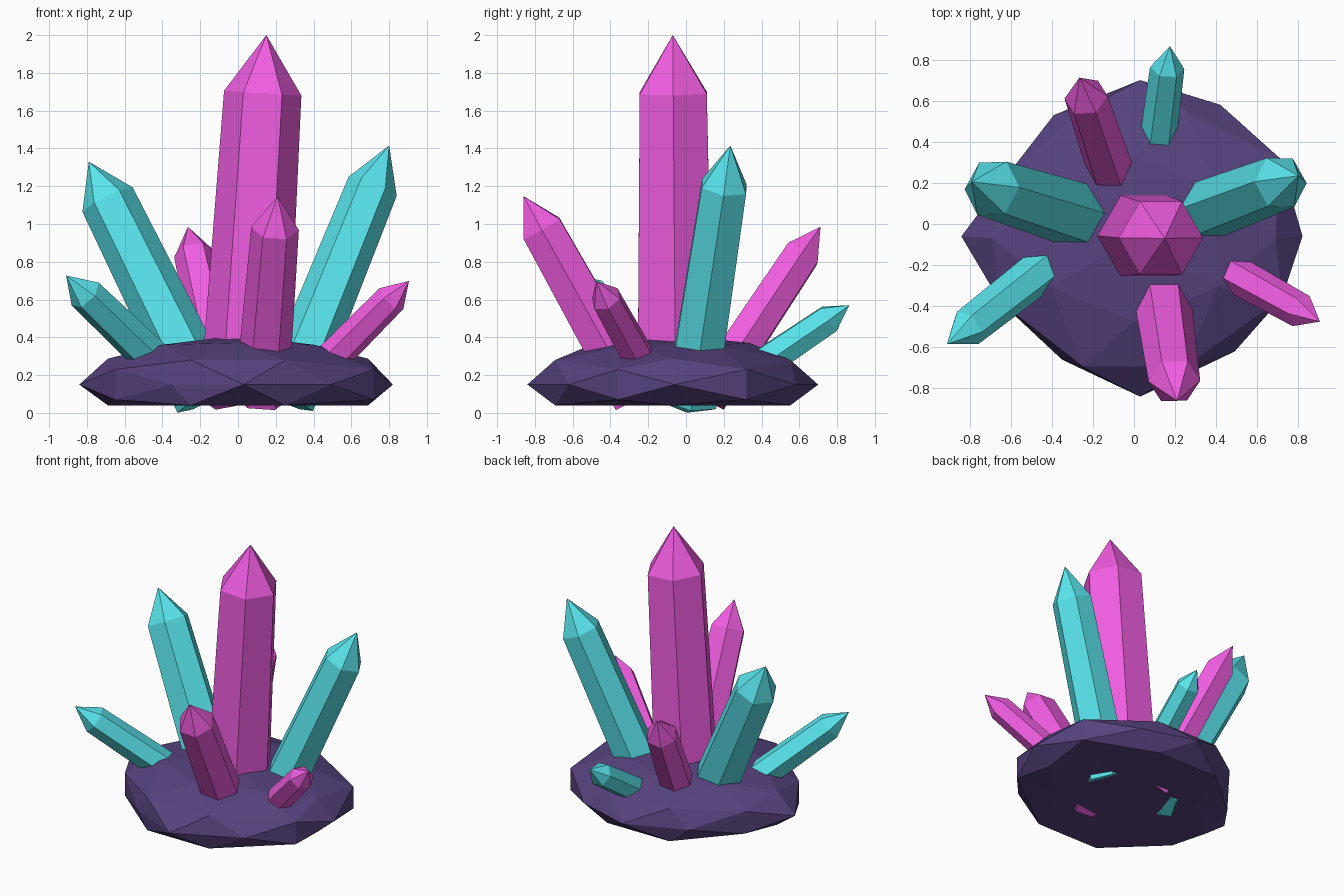
import bpy, bmesh, math
from mathutils import Vector, Matrix

if "Cube" in bpy.data.objects:
    bpy.data.objects.remove(bpy.data.objects["Cube"])


def material(name, rgb):
    m = bpy.data.materials.new(name)
    m.diffuse_color = (*rgb, 1)
    m.use_nodes = True
    m.node_tree.nodes["Principled BSDF"].inputs["Base Color"].default_value = m.diffuse_color
    return m


PINK = material("pink_crystal", (0.88, 0.11, 0.76))
TEAL = material("teal_crystal", (0.10, 0.78, 0.84))
ROCK = material("dark_rock", (0.095, 0.056, 0.21))


def add_object(name, bm, mat):
    bmesh.ops.recalc_face_normals(bm, faces=bm.faces)
    mesh = bpy.data.meshes.new(name)
    bm.to_mesh(mesh)
    bm.free()
    mesh.materials.append(mat)
    obj = bpy.data.objects.new(name, mesh)
    bpy.context.collection.objects.link(obj)
    return obj


def crystal(name, base, tip, r_base, r_top, mat):
    """Tapered hexagonal shaft with a pointed cap, running from base to tip."""
    base, axis = Vector(base), Vector(tip) - Vector(base)
    length = axis.length
    turn = Vector((0, 0, 1)).rotation_difference(axis)
    place = lambda x, y, z: base + turn @ Vector((x, y, z))
    bm = bmesh.new()
    rings = []
    for r, z in ((r_base, 0), (r_top, length * 0.84)):
        rings.append([bm.verts.new(place(r * math.cos(a), r * math.sin(a), z))
                      for a in (k * math.pi / 3 for k in range(6))])
    apex = bm.verts.new(place(0, 0, length))
    bm.faces.new(rings[0][::-1])
    for i in range(6):
        j = (i + 1) % 6
        bm.faces.new((rings[0][i], rings[0][j], rings[1][j], rings[1][i]))
        bm.faces.new((rings[1][i], rings[1][j], apex))
    return add_object(name, bm, mat)


# Rock: squashed icosphere resting on an edge, irregular outline, flat bottom
OUTLINE = [(.82, -.06), (.71, .32), (.42, .58), (.03, .70), (-.39, .53), (-.63, .22),
           (-.84, -.06), (-.65, -.38), (-.35, -.66), (.03, -.84), (.49, -.62), (.72, -.36)]
bm = bmesh.new()
bmesh.ops.create_icosphere(bm, subdivisions=2, radius=1)
spin = Matrix.Rotation(math.pi / 2, 3, 'Z') @ Matrix.Rotation(-math.atan(2) / 2, 3, 'Y')
for v in bm.verts:
    p = spin @ v.co
    if abs(p.z) < 0.35:
        x, y = OUTLINE[round(math.atan2(p.y, p.x) / (math.pi / 6)) % 12]
    else:
        x, y = p.x * 0.81, p.y * 0.77 - 0.07
    v.co = (x, y, max(0.04, 0.15 + 0.26 * p.z))
add_object("rock_base", bm, ROCK)

# Crystals: name, base centre, tip, base radius, shoulder radius, colour
for args in (
    ("main_crystal", (.03, -.055, .08), (.15, -.07, 2.0), .232, .205, PINK),
    ("left_crystal", (-.17, .01, .075), (-.79, .205, 1.33), .168, .148, TEAL),
    ("right_crystal", (.255, .03, .067), (.80, .235, 1.415), .153, .137, TEAL),
    ("front_crystal", (.125, -.265, .08), (.21, -.86, 1.147), .143, .126, PINK),
    ("back_crystal", (-.065, .115, .085), (-.265, .712, .985), .121, .107, PINK),
    ("left_small_crystal", (-.28, -.09, .12), (-.91, -.585, .727), .108, .095, TEAL),
    ("right_small_crystal", (.33, -.155, .12), (.905, -.475, .698), .095, .084, PINK),
    ("back_small_crystal", (.09, .2, .12), (.175, .865, .57), .095, .084, TEAL),
):
    crystal(*args)
